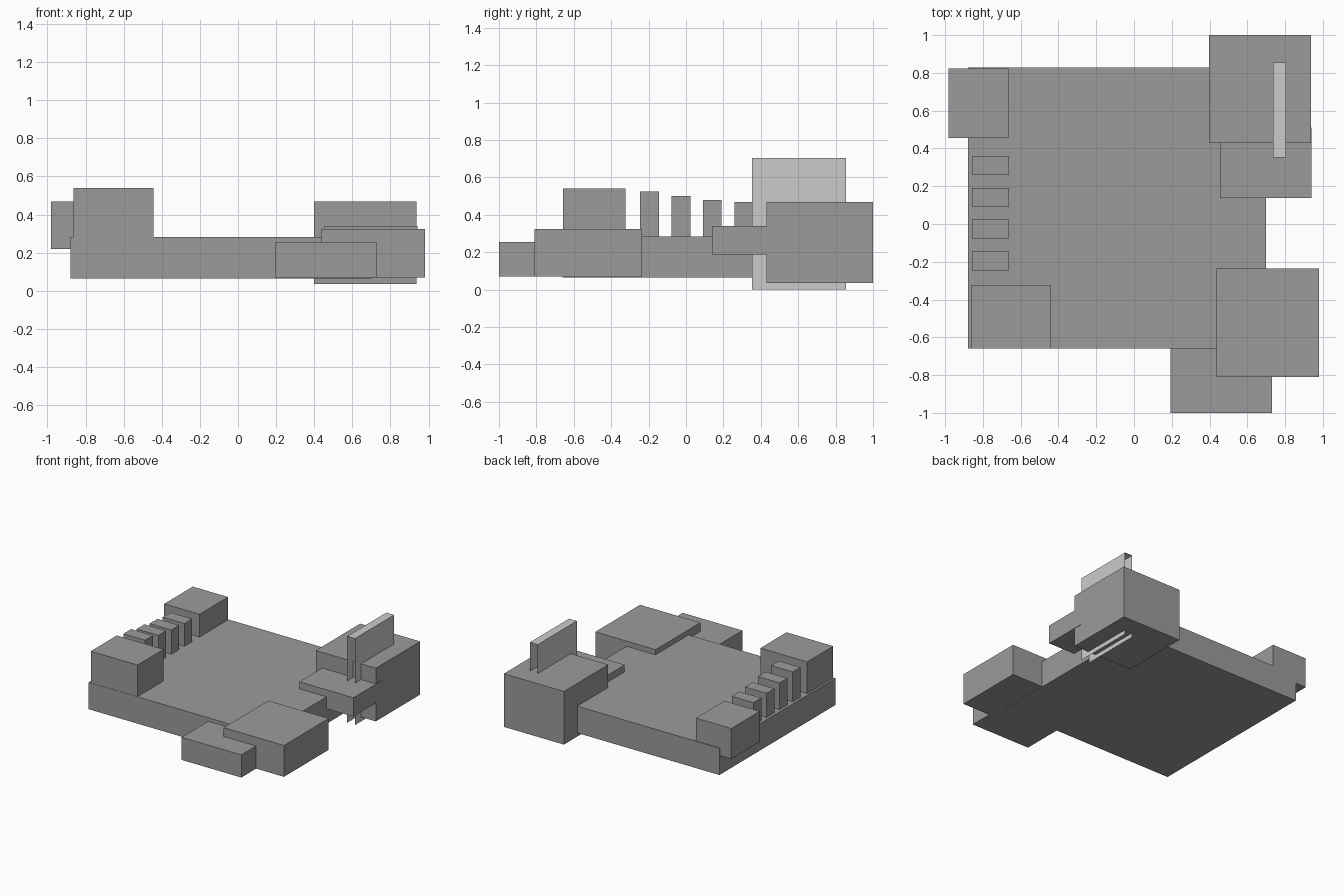
import bpy
import bmesh

if "Cube" in bpy.data.objects:
    bpy.data.objects.remove(bpy.data.objects["Cube"])


def material(name, value):
    mat = bpy.data.materials.new(name)
    mat.diffuse_color = (value, value, value, 1)
    mat.use_nodes = True
    mat.node_tree.nodes["Principled BSDF"].inputs["Base Color"].default_value = mat.diffuse_color
    return mat


DARK = material("dark_grey", 0.33)
LIGHT = material("light_grey", 0.8)


def block(name, x, y, z, mat=DARK, open_sides=()):
    """Axis-aligned box from (min, max) ranges; open_sides are normals to leave off."""
    bm = bmesh.new()
    bmesh.ops.create_cube(bm, size=1)
    bm.normal_update()
    drop = [f for f in bm.faces
            if tuple(round(c) for c in f.normal) in open_sides]
    if drop:
        bmesh.ops.delete(bm, geom=drop, context='FACES')
    for v in bm.verts:
        v.co = [lo + (c + 0.5) * (hi - lo) for c, (lo, hi) in zip(v.co, (x, y, z))]
    # put the origin at the middle of the part
    centre = [(lo + hi) / 2 for lo, hi in (x, y, z)]
    bmesh.ops.translate(bm, verts=bm.verts, vec=[-c for c in centre])
    mesh = bpy.data.meshes.new(name)
    bm.to_mesh(mesh)
    bm.free()
    mesh.materials.append(mat)
    obj = bpy.data.objects.new(name, mesh)
    obj.location = centre
    bpy.context.collection.objects.link(obj)
    return obj


# Main base slab
block("base_slab", (-0.88, 0.70), (-0.66, 0.828), (0.065, 0.283))

# Left side: two end blocks with a row of four stepped posts between
block("back_left_block", (-0.982, -0.665), (0.455, 0.822), (0.22, 0.468))
block("front_left_block", (-0.863, -0.443), (-0.658, -0.323), (0.24, 0.54))
for i, top in enumerate((0.525, 0.50, 0.48, 0.468)):
    y = -0.245 + 0.168 * i
    block(f"stepped_post_{i + 1}", (-0.858, -0.663), (y, y + 0.10), (0.24, top))

# Front right pair of overlapping blocks
block("front_right_block", (0.438, 0.98), (-0.81, -0.235), (0.07, 0.325))
block("front_low_block", (0.193, 0.73), (-1.0, -0.45), (0.07, 0.254))

# Back right tall block and the ledge in front of it
block("back_right_block", (0.398, 0.938), (0.43, 1.0), (0.036, 0.468))
block("back_right_ledge", (0.455, 0.941), (0.138, 0.51), (0.187, 0.34))

# Upright thin channel: two sheets joined by a cap, open at ends and below
block("upright_channel", (0.735, 0.805), (0.352, 0.855), (0.0, 0.703), LIGHT,
      open_sides=((0, -1, 0), (0, 1, 0), (0, 0, -1)))
